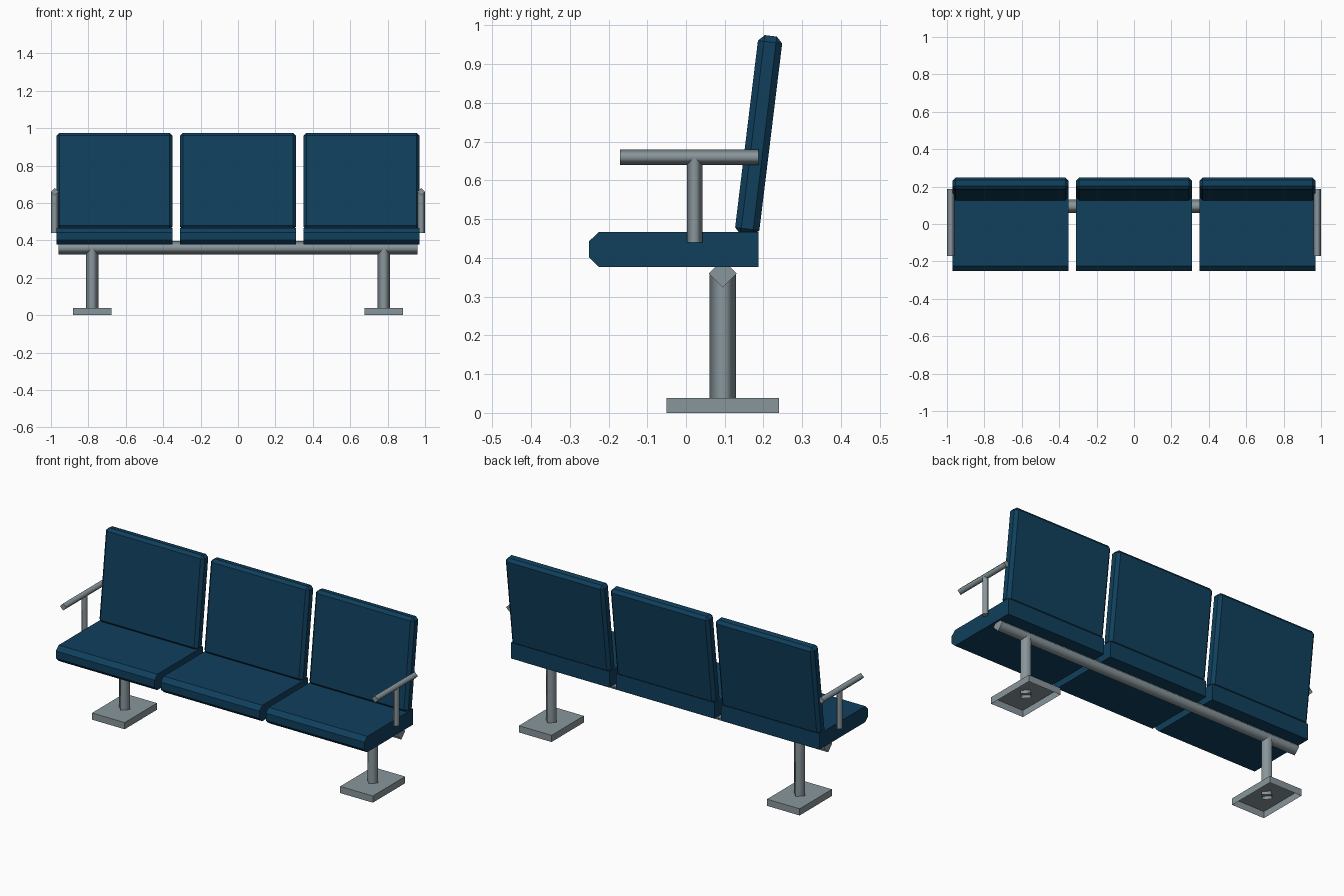
import bpy
import bmesh
from math import pi
from mathutils import Matrix, Vector

cube = bpy.data.objects.get("Cube")
if cube:
    bpy.data.objects.remove(cube, do_unlink=True)


def make_material(name, color):
    mat = bpy.data.materials.new(name)
    mat.use_nodes = True
    mat.diffuse_color = color
    mat.node_tree.nodes["Principled BSDF"].inputs["Base Color"].default_value = color
    return mat


BLUE = make_material("navy upholstery", (0.005, 0.05, 0.108, 1))
GREY = make_material("grey metal", (0.25, 0.305, 0.33, 1))


def finish(name, bm, mat):
    bmesh.ops.recalc_face_normals(bm, faces=bm.faces)
    mesh = bpy.data.meshes.new(name)
    bm.to_mesh(mesh)
    bm.free()
    mesh.materials.append(mat)
    obj = bpy.data.objects.new(name, mesh)
    bpy.context.collection.objects.link(obj)
    return obj


def box(size, center, tilt=0):
    bm = bmesh.new()
    bmesh.ops.create_cube(bm, size=1, matrix=Matrix.Translation(center)
                          @ Matrix.Rotation(tilt, 4, 'X') @ Matrix.Diagonal((*size, 1)))
    return bm


def tube(name, start, end, radius, capped=True):
    """Four-sided bar with its corners on the axes and smooth sides."""
    start, end = Vector(start), Vector(end)
    axis = end - start
    turn = {0: Matrix.Rotation(pi / 2, 4, 'Y'),
            1: Matrix.Rotation(pi / 2, 4, 'X'),
            2: Matrix()}[max(range(3), key=lambda i: abs(axis[i]))]
    bm = bmesh.new()
    bmesh.ops.create_cone(bm, cap_ends=capped, segments=4, radius1=radius,
                          radius2=radius, depth=axis.length,
                          matrix=Matrix.Translation((start + end) / 2) @ turn)
    bm.normal_update()
    for face in bm.faces:
        face.smooth = abs(face.normal.dot(axis.normalized())) < 0.5
    return finish(name, bm, GREY)


# Seats: side profile with a chamfered front edge, extruded across the width
WIDTH = 0.62
PROFILE = [(0.187, 0.377), (0.187, 0.467), (-0.225, 0.467),
           (-0.25, 0.443), (-0.25, 0.401), (-0.225, 0.377)]


def add_seat(label, x):
    bm = bmesh.new()
    face = bm.faces.new([bm.verts.new((x - WIDTH / 2, y, z)) for y, z in PROFILE])
    side = bmesh.ops.extrude_face_region(bm, geom=[face])
    moved = [v for v in side["geom"] if isinstance(v, bmesh.types.BMVert)]
    bmesh.ops.translate(bm, verts=moved, vec=(WIDTH, 0, 0))
    finish(label + "_seat", bm, BLUE)

    # Reclined backrest with chamfered edges
    bm = box((WIDTH, 0.063, 0.518), (x, 0.1875, 0.716), -0.1215)
    bmesh.ops.bevel(bm, geom=bm.edges[:], offset=0.016, segments=1, affect='EDGES')
    finish(label + "_backrest", bm, BLUE)


for label, x in (("right", -0.66), ("middle", 0), ("left", 0.66)):
    add_seat(label, x)

# Support beam under the seats
tube("support_beam", (-0.96, 0.095, 0.36), (0.96, 0.095, 0.36), 0.036)

for label, s in (("right", -1), ("left", 1)):
    # Leg with a base plate that is open underneath
    tube(label + "_leg", (s * 0.78, 0.095, 0.02), (s * 0.78, 0.095, 0.36), 0.034, False)
    bm = box((0.205, 0.29, 0.038), (s * 0.78, 0.095, 0.019))
    bm.normal_update()
    bottom = [f for f in bm.faces if f.normal.z < -0.5]
    bmesh.ops.delete(bm, geom=bottom, context='FACES_ONLY')
    finish(label + "_base_plate", bm, GREY)

    # Armrest
    tube(label + "_armrest", (s * 0.98, -0.17, 0.66), (s * 0.98, 0.187, 0.66), 0.02)
    tube(label + "_armrest_post", (s * 0.98, 0.022, 0.44), (s * 0.98, 0.022, 0.66), 0.02)
